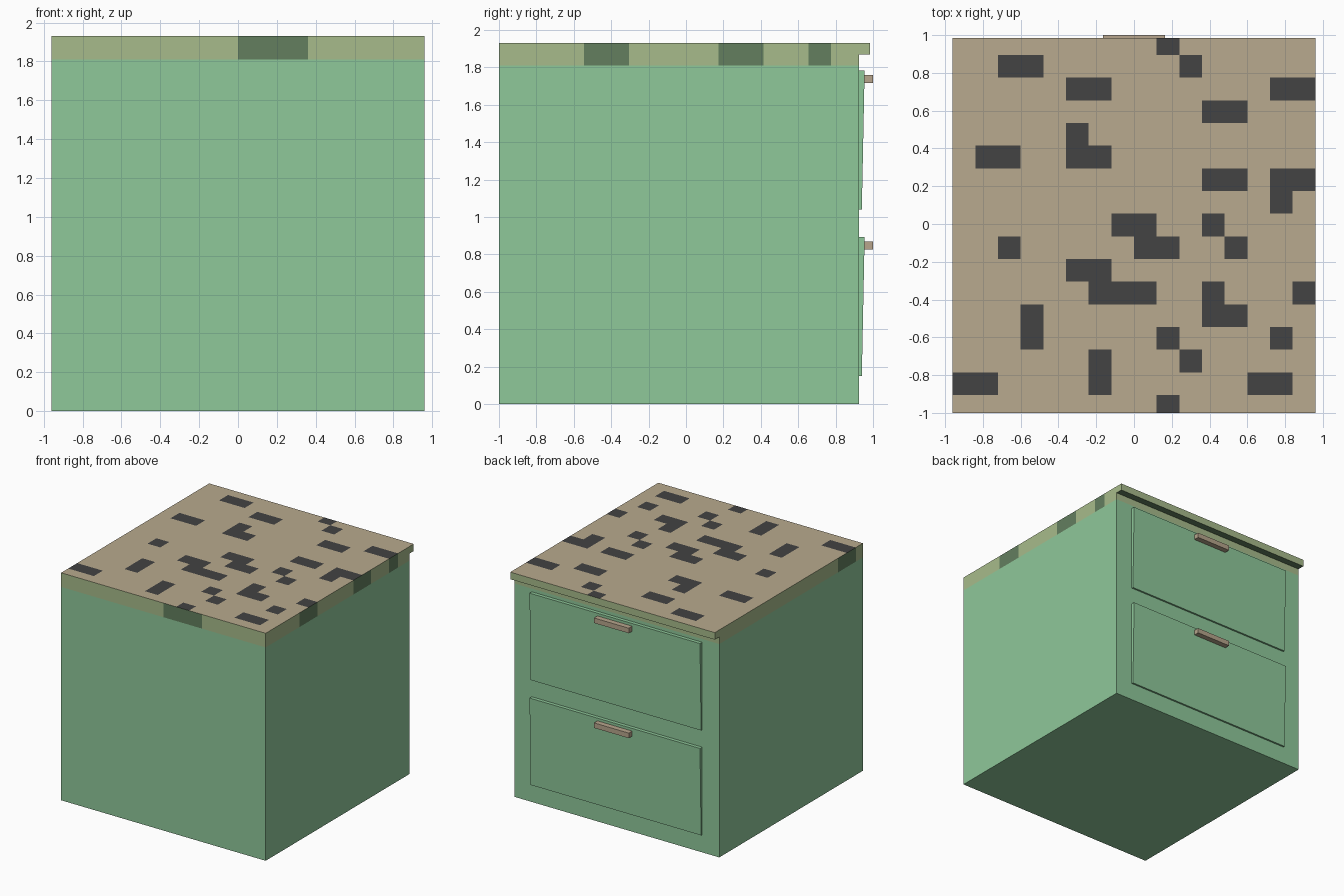
import bpy, bmesh
from mathutils import Vector

if "Cube" in bpy.data.objects:
    bpy.data.objects.remove(bpy.data.objects["Cube"])


def material(name, hex_code):
    rgb = [int(hex_code[i:i + 2], 16) / 255 for i in (0, 2, 4)]
    lin = [c / 12.92 if c <= 0.04045 else ((c + 0.055) / 1.055) ** 2.4 for c in rgb]
    m = bpy.data.materials.new(name)
    m.diffuse_color = (*lin, 1)
    m.use_nodes = True
    m.node_tree.nodes["Principled BSDF"].inputs["Base Color"].default_value = m.diffuse_color
    return m


GREEN = material("cabinet green", "8FC89A")
OLIVE = material("edge olive", "A7BB8B")
DARK_GREEN = material("edge dark green", "637F5F")
TAN = material("top tan", "B8AA8E")
CHARCOAL = material("speckle charcoal", "434343")
HANDLE = material("handle brown", "B7A58C")


def extrude_profile(yz, half_width):
    """Solid made from a side profile (y, z), stretched along x."""
    bm = bmesh.new()
    face = bm.faces.new([bm.verts.new((-half_width, y, z)) for y, z in yz])
    new = bmesh.ops.extrude_face_region(bm, geom=[face])["geom"]
    verts = [g for g in new if isinstance(g, bmesh.types.BMVert)]
    bmesh.ops.translate(bm, verts=verts, vec=(2 * half_width, 0, 0))
    bmesh.ops.recalc_face_normals(bm, faces=bm.faces[:])
    return bm


def finish(bm, name, mats):
    me = bpy.data.meshes.new(name)
    bm.to_mesh(me)
    bm.free()
    for m in mats:
        me.materials.append(m)
    ob = bpy.data.objects.new(name, me)
    bpy.context.collection.objects.link(ob)
    return ob


def remove_faces(bm, direction, z):
    """Drop the hidden faces where body and worktop meet."""
    doomed = [f for f in bm.faces if f.normal.z * direction > 0.9
              and abs(f.calc_center_median().z - z) < 0.001]
    bmesh.ops.delete(bm, geom=doomed, context='FACES_ONLY')


W, BACK, LIP, SEAM, TOP = 0.96, 0.925, 0.985, 1.81, 1.93
CELL, Y0 = 0.12, -0.905

# Cabinet body
bm = extrude_profile([(-1, 0), (BACK, 0), (BACK, SEAM), (-1, SEAM)], W)
remove_faces(bm, 1, SEAM)
finish(bm, "cabinet_body", [GREEN])

# Worktop with overhanging lip, cut into a grid of cells
bm = extrude_profile([(-1, SEAM), (BACK, SEAM), (BACK, 1.87),
                      (LIP, 1.87), (LIP, TOP), (-1, TOP)], W)
remove_faces(bm, -1, SEAM)
cuts = [((-W + CELL * i, 0, 0), (1, 0, 0)) for i in range(1, 16)]
cuts += [((0, Y0 + CELL * j, 0), (0, 1, 0)) for j in range(16)]
for co, no in cuts:
    bmesh.ops.bisect_plane(bm, geom=bm.verts[:] + bm.edges[:] + bm.faces[:],
                           plane_co=co, plane_no=no, dist=1e-5)

# Speckle columns in each row, counted from the front
SPECKLES = {-1: (9,), 0: (0, 1, 6, 13, 14), 1: (6, 10), 2: (3, 9, 14),
            3: (3, 11, 12), 4: (6, 7, 8, 11, 15), 5: (5, 6),
            6: (2, 8, 9, 12), 7: (7, 8, 11), 8: (14,),
            9: (11, 12, 14, 15), 10: (1, 2, 5, 6), 11: (5,),
            12: (11, 12), 13: (5, 6, 14, 15), 14: (2, 3, 10), 15: (9,)}
RIGHT_ROWS, LEFT_ROWS, FRONT_COLS = (3, 4, 9, 10, 13), (0, 1), (8, 9, 10)
bm.normal_update()
for f in bm.faces:
    c, n = f.calc_center_median(), f.normal
    col = int((c.x + W) // CELL)
    row = int((c.y - Y0) // CELL)
    if n.z > 0.9:
        f.material_index = 3 if col in SPECKLES.get(row, ()) else 2
    else:
        dark = (n.z < -0.9
                or (n.x > 0.9 and row in RIGHT_ROWS)
                or (n.x < -0.9 and row in LEFT_ROWS)
                or (n.y < -0.9 and col in FRONT_COLS))
        f.material_index = 1 if dark else 0
finish(bm, "worktop", [OLIVE, DARK_GREEN, TAN, CHARCOAL])

# Two drawers on the back side: slanted panel plus pull handle
for label, z in (("lower", 0.15), ("upper", 1.04)):
    panel = [(BACK, z), (0.94, z), (0.955, z + 0.743), (BACK, z + 0.743)]
    finish(extrude_profile(panel, 0.80), label + "_drawer_front", [GREEN])
    pull = [(0.945, z + 0.677), (1.0, z + 0.677), (1.0, z + 0.72), (0.945, z + 0.72)]
    finish(extrude_profile(pull, 0.163), label + "_drawer_handle", [HANDLE])
